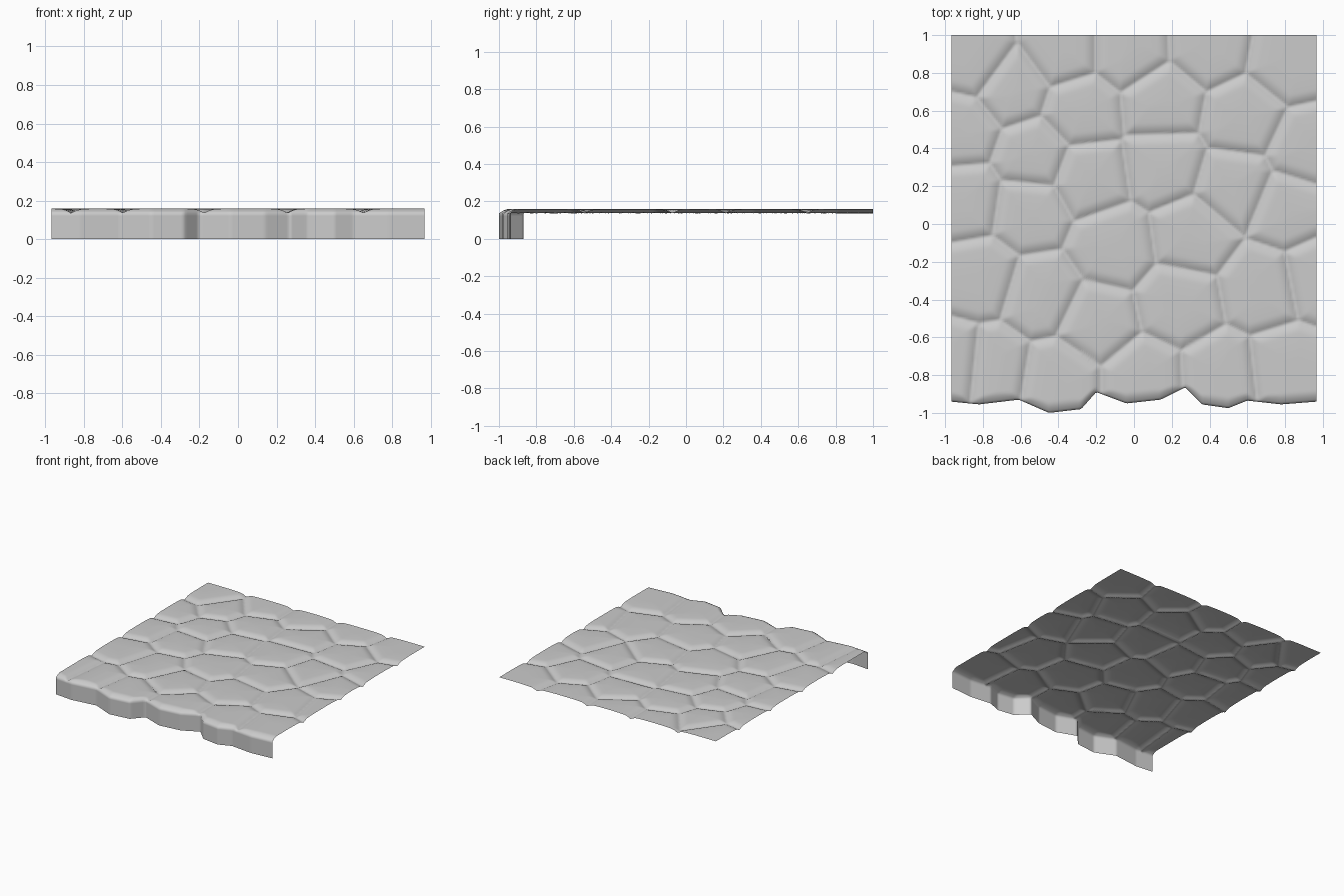
import bpy
from mathutils import Vector

cube = bpy.data.objects.get("Cube")
if cube:
    bpy.data.objects.remove(cube)

HALF_X, TOP, GROOVE = 0.967, 0.16, 0.136
COLUMNS, ROWS = 170, 170

# Stone centres, in hundredths, from back to front
CENTRES = [
    (-84, 86), (-65, 72), (-38, 92), (-3, 92), (40, 94), (82, 86),
    (-92, 50), (-53, 36), (-28, 60), (15, 64), (58, 56), (92, 40),
    (-89, 12), (-56, 7), (-24, 25), (16, 31), (53, 20), (82, 8),
    (-82, -28), (-49, -38), (-11, -12), (31, -6), (68, -34), (98, -28),
    (-94, -74), (-75, -76), (-40, -82), (-20, -52), (5, -82), (24, -42),
    (46, -80), (81, -76)]
stones = [Vector(c) / 100 for c in CENTRES]

# Wavy front edge, in hundredths
EDGE = [(-97, -94), (-82, -95.5), (-61, -93), (-45, -100), (-28, -98),
        (-20, -89), (-4, -95), (14, -93), (27, -86.5), (36, -95.5),
        (50, -97.5), (60, -93.5), (78, -95.5), (97, -94)]
edge = [Vector(p) / 100 for p in EDGE]


def front_y(x):
    """Front limit of the paving at x."""
    for a, b in zip(edge, edge[1:]):
        if x <= b.x:
            return a.y + (b.y - a.y) * (x - a.x) / (b.x - a.x)
    return edge[-1].y


def rounded(distance, width):
    t = min(max(distance / width, 0), 1)
    return 1 - (1 - t) ** 2


def height(p, lip):
    """Domed stone height from the distance to the nearest joint."""
    home = min(stones, key=lambda s: (s - p).length_squared)
    joint = min(((home + s) / 2 - p).dot((s - home).normalized())
                for s in stones if s is not home)
    dome = 0.7 * rounded(joint, 0.06) + 0.3 * rounded(joint, 0.18)
    return GROOVE + (TOP - GROOVE) * min(dome, rounded(lip, 0.06))


# Paving sheet, starting with two rows for the front face
verts, faces = [], []
xs = [HALF_X * (2 * i / COLUMNS - 1) for i in range(COLUMNS + 1)]
for z in (0, GROOVE - 0.015):
    verts += [(x, front_y(x), z) for x in xs]
for j in range(ROWS + 1):
    for x in xs:
        start = front_y(x)
        y = start + (1 - start) * j / ROWS
        verts.append((x, y, height(Vector((x, y)), y - start)))
width = COLUMNS + 1
for j in range(ROWS + 2):
    for i in range(COLUMNS):
        a = j * width + i
        faces.append((a, a + 1, a + width + 1, a + width))

mesh = bpy.data.meshes.new("stone_paving")
mesh.from_pydata(verts, [], faces)
paving = bpy.data.objects.new("stone_paving", mesh)
bpy.context.collection.objects.link(paving)
mesh.shade_smooth()

# Plain grey stone
grey = bpy.data.materials.new("grey_stone")
grey.use_nodes = True
colour = (0.6, 0.6, 0.6, 1)
grey.diffuse_color = colour
grey.node_tree.nodes["Principled BSDF"].inputs["Base Color"].default_value = colour
mesh.materials.append(grey)
